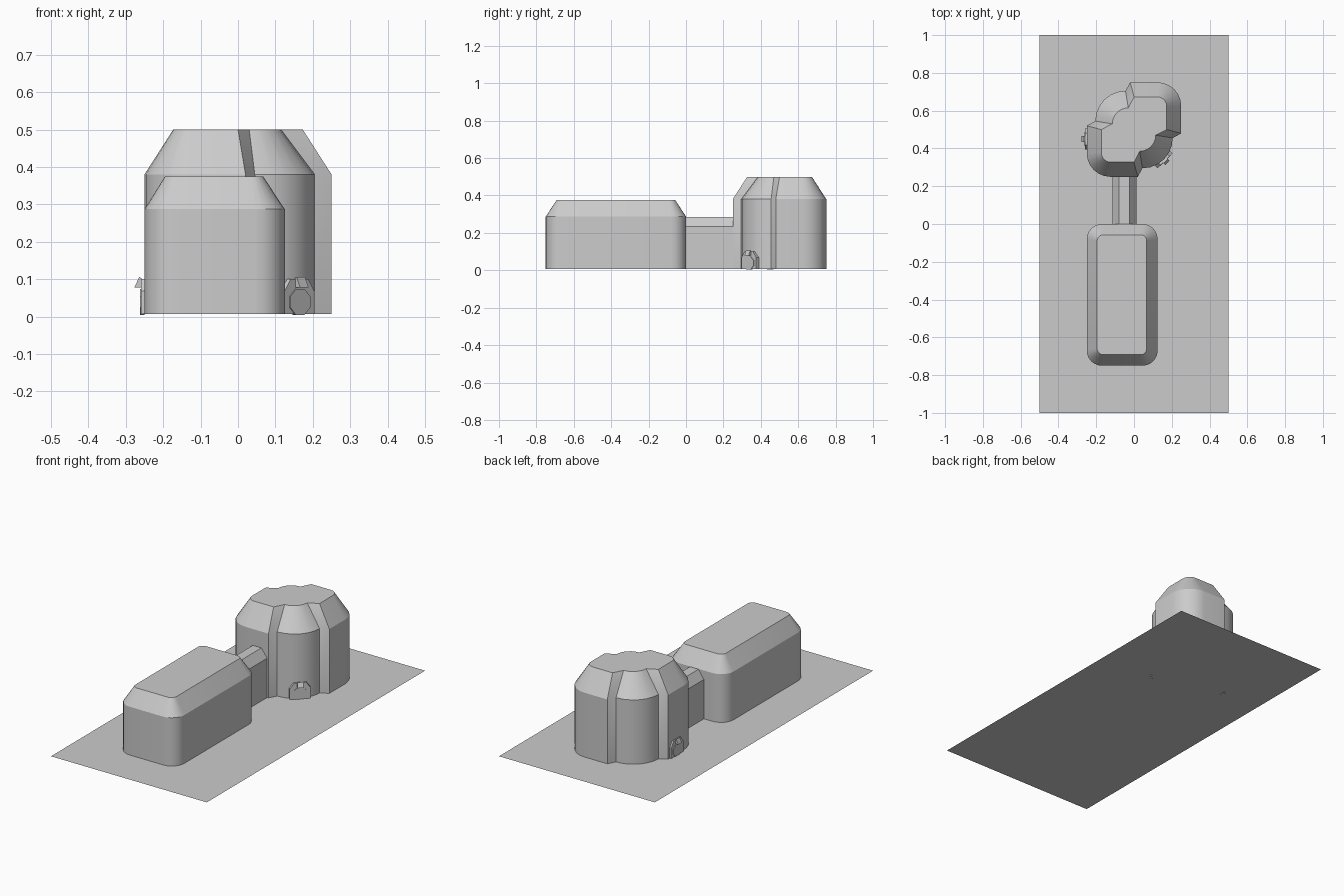
import bpy, bmesh
from math import cos, sin, pi, radians
from mathutils import Matrix, Vector

cube = bpy.data.objects.get("Cube")
if cube:
    bpy.data.objects.remove(cube, do_unlink=True)

GROUND = 0.007

grey = bpy.data.materials.new("plain_grey")
grey.use_nodes = True
grey.diffuse_color = (0.6, 0.6, 0.6, 1)
grey.node_tree.nodes["Principled BSDF"].inputs["Base Color"].default_value = (0.6, 0.6, 0.6, 1)


def loft(name, rings, cap_start=True, matrix=Matrix()):
    """Skin matching closed rings of 3D points and cap the ends."""
    bm = bmesh.new()
    loops = [[bm.verts.new(matrix @ Vector(p)) for p in ring] for ring in rings]
    for low, high in zip(loops, loops[1:]):
        for i in range(len(low)):
            j = (i + 1) % len(low)
            bm.faces.new((low[i], low[j], high[j], high[i]))
    bm.faces.new(loops[-1])
    if cap_start and len(loops) > 1:
        bm.faces.new(loops[0][::-1])
    bmesh.ops.recalc_face_normals(bm, faces=bm.faces)
    mesh = bpy.data.meshes.new(name)
    bm.to_mesh(mesh)
    bm.free()
    mesh.materials.append(grey)
    mesh.shade_smooth()
    mesh.set_sharp_from_angle(angle=radians(28))
    obj = bpy.data.objects.new(name, mesh)
    bpy.context.collection.objects.link(obj)
    return obj


def arc(cx, cy, r, start, steps=6):
    """Quarter circle, counter-clockwise from the start angle."""
    angles = [start + pi / 2 * i / steps for i in range(steps + 1)]
    return [(cx + r * cos(a), cy + r * sin(a)) for a in angles]


def rounded_rect(x0, x1, y0, y1, r):
    return (arc(x1 - r, y1 - r, r, 0) + arc(x0 + r, y1 - r, r, pi / 2)
            + arc(x0 + r, y0 + r, r, pi) + arc(x1 - r, y0 + r, r, -pi / 2))


def lobed_outline(big, step, r, small, inner):
    """Two big rounded lobes and two recessed ones, around a centre."""
    half = [(big, -step)] + arc(big - r, big - r, r, 0) + [(-step, big)]
    half += arc(-inner, inner, small - inner, pi / 2)
    return half + [(-x, -y) for x, y in half]


def at_height(outline, z, dx=0, dy=0):
    return [(x + dx, y + dy, z) for x, y in outline]


# Ground sheet
loft("ground", [[(-0.5, -1, GROUND), (0.5, -1, GROUND), (0.5, 1, GROUND), (-0.5, 1, GROUND)]])

# Long hall with a sloped roof edge
wall = rounded_rect(-0.25, 0.125, -0.75, 0, 0.08)
roof = rounded_rect(-0.195, 0.067, -0.692, -0.057, 0.032)
loft("hall", [at_height(wall, GROUND), at_height(wall, 0.287), at_height(roof, 0.375)], False)

# Lobed tower
wall = lobed_outline(0.25, 0.02, 0.125, 0.205, 0.045)
roof = lobed_outline(0.173, 0, 0.05, 0.115, 0.03)
loft("tower", [at_height(wall, GROUND, 0, 0.5), at_height(wall, 0.38, 0, 0.5),
               at_height(roof, 0.5, 0, 0.5)], False)

# Passage between the two
section = [(-0.115, GROUND), (0.012, GROUND), (0.012, 0.235),
           (-0.025, 0.285), (-0.08, 0.285), (-0.115, 0.235)]
loft("passage", [[(x, y, z) for x, z in section] for y in (-0.01, 0.27)])


def doorway(name, x, y, turn):
    """Hatch on a wall; local +x points out of the wall."""
    m = Matrix.Translation((x, y, 0)) @ Matrix.Rotation(turn, 4, "Z")
    half = [(0.056, GROUND), (0.056, 0.068), (0.033, 0.1)]
    frame = half + [(-u, v) for u, v in reversed(half)]
    loft(name + "_frame", [[(w, u, v) for u, v in frame] for w in (-0.015, 0.009)], True, m)
    hatch = [(0.041 * cos(a), 0.039 + 0.038 * sin(a))
             for a in [pi / 8 + pi / 4 * i for i in range(8)]]
    loft(name + "_hatch", [[(w, u, v) for u, v in hatch] for w in (0, 0.012)], True, m)
    canopy = [(0.005, 0.078), (0.027, 0.078), (0.014, 0.106), (0.005, 0.1)]
    loft(name + "_canopy", [[(w, u, v) for w, v in canopy] for u in (-0.016, 0.016)], True, m)


doorway("corner_door", 0.158, 0.342, -pi / 4)
doorway("side_door", -0.25, 0.45, pi)
